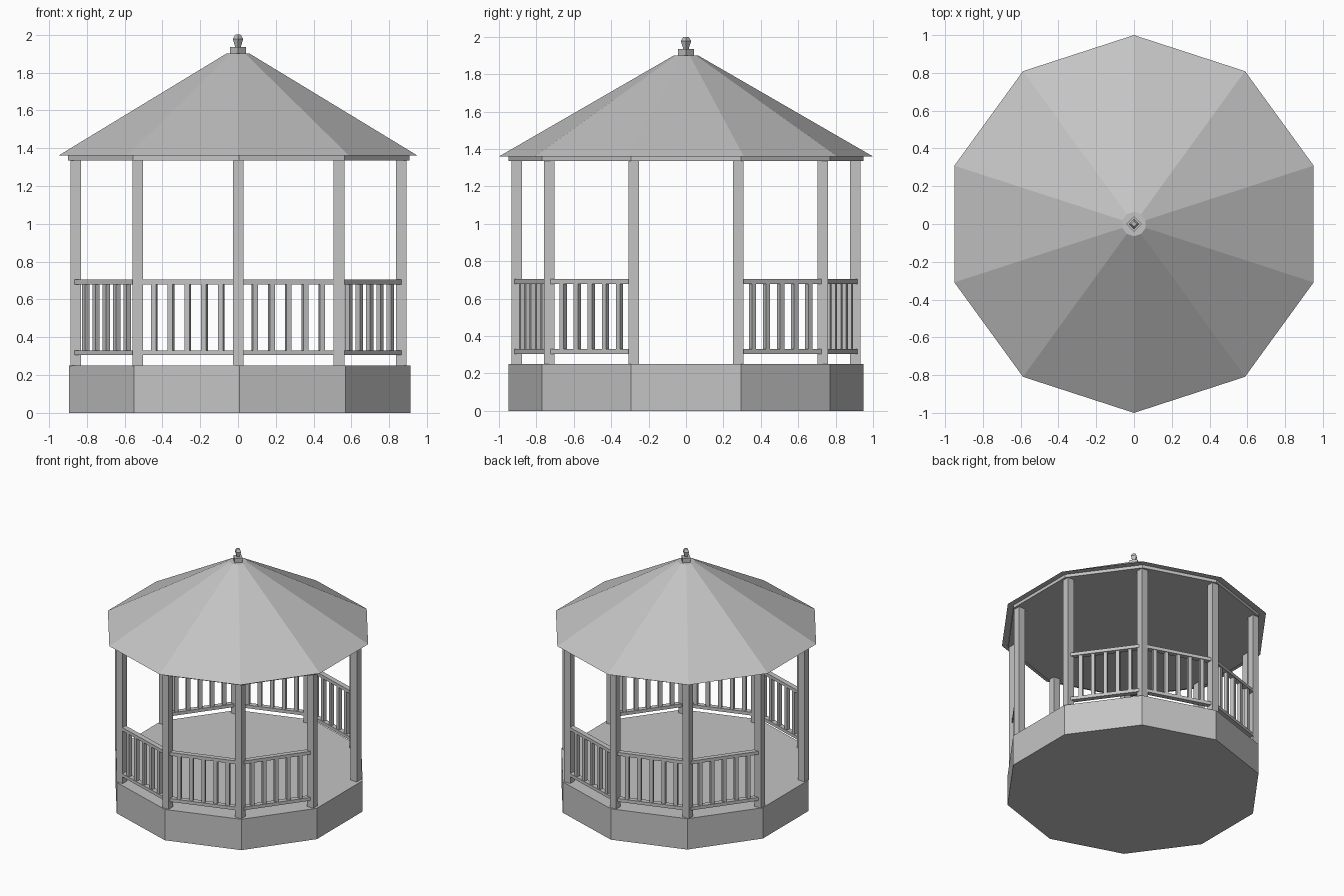
import bpy
from math import sin, cos, pi, atan2, hypot

if "Cube" in bpy.data.objects:
    bpy.data.objects.remove(bpy.data.objects["Cube"], do_unlink=True)

SIDES = 10
POST_R = 0.905

grey = bpy.data.materials.new("stone_grey")
grey.use_nodes = True
grey.diffuse_color = (0.55, 0.55, 0.55, 1)
grey.node_tree.nodes["Principled BSDF"].inputs["Base Color"].default_value = (0.55, 0.55, 0.55, 1)


def lathe(name, profile, sides, x=0.0):
    """Flat-faced solid from (radius, height) pairs, one corner facing front."""
    verts, faces = [], []
    for r, z in profile:
        for k in range(sides):
            a = -pi / 2 + 2 * pi * k / sides
            verts.append((x + r * cos(a), r * sin(a), z))
    for i in range(len(profile) - 1):
        for k in range(sides):
            n = (k + 1) % sides
            faces.append((i * sides + k, i * sides + n,
                          (i + 1) * sides + n, (i + 1) * sides + k))
    faces.append(tuple(reversed(range(sides))))
    faces.append(tuple(range(len(verts) - sides, len(verts))))
    mesh = bpy.data.meshes.new(name)
    mesh.from_pydata(verts, [], faces)
    mesh.materials.append(grey)
    obj = bpy.data.objects.new(name, mesh)
    bpy.context.collection.objects.link(obj)


def box(name, centre, size, turn=0.0):
    bpy.ops.mesh.primitive_cube_add(size=1, location=centre, rotation=(0, 0, turn))
    obj = bpy.context.object
    obj.name = name
    obj.scale = size
    obj.data.materials.append(grey)


def corner(k):
    a = -pi / 2 + 2 * pi * k / SIDES
    return POST_R * cos(a), POST_R * sin(a)


# Base, ceiling and roof
lathe("base", [(0.95, 0), (0.95, 0.25)], SIDES, 0.009)
lathe("ceiling_beam", [(0.95, 1.335), (0.95, 1.362)], SIDES, 0.004)
lathe("roof", [(1.0, 1.36), (0.065, 1.9)], SIDES)

# Finial
lathe("finial_block", [(0.042, 1.895), (0.042, 1.935)], 4)
lathe("finial", [(0.013, 1.93), (0.028, 1.978), (0.014, 2.0)], 4)

# Posts
for k in range(SIDES):
    x, y = corner(k)
    box(f"post_{k}", (x + 0.002, y, 0.795), (0.056, 0.056, 1.1))

# Railings, leaving the two side bays open
for k in range(SIDES):
    (x0, y0), (x1, y1) = corner(k), corner(k + 1)
    mx, my = (x0 + x1) / 2, (y0 + y1) / 2
    if abs(my) < 0.01:
        continue
    turn = atan2(y1 - y0, x1 - x0)
    length = hypot(x1 - x0, y1 - y0)
    box(f"top_rail_{k}", (mx, my, 0.692), (length, 0.04, 0.026), turn)
    box(f"bottom_rail_{k}", (mx, my, 0.318), (length, 0.04, 0.026), turn)
    for i in range(1, 6):
        t = i / 6
        box(f"baluster_{k}_{i}", (x0 + (x1 - x0) * t, y0 + (y1 - y0) * t, 0.505),
            (0.028, 0.028, 0.36), turn)
